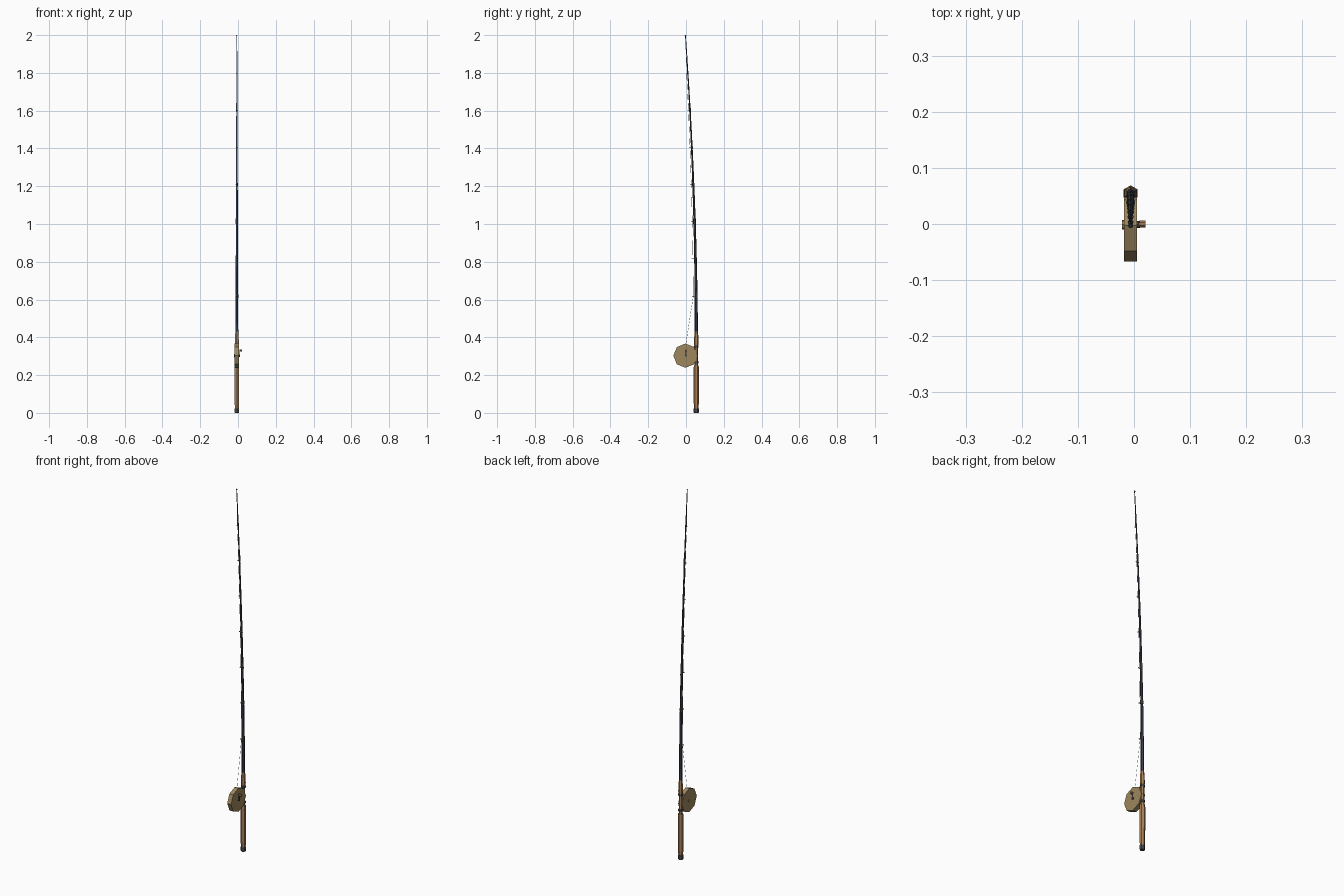
import bpy, bmesh, math
from mathutils import Vector, Matrix

if "Cube" in bpy.data.objects:
    bpy.data.objects.remove(bpy.data.objects["Cube"])

CX = -0.006          # rod axis in x
CY = 0.0545          # handle axis in y
REEL = Vector((CX, -0.003, 0.303))


def material(name, col):
    m = bpy.data.materials.new(name)
    m.diffuse_color = (*col, 1)
    m.use_nodes = True
    m.node_tree.nodes["Principled BSDF"].inputs["Base Color"].default_value = m.diffuse_color
    return m


WOOD = material("wood", (0.40, 0.22, 0.10))
BRASS = material("aged_brass", (0.34, 0.24, 0.11))
DARK = material("dark_metal", (0.07, 0.07, 0.07))
BLANK = material("rod_blank", (0.04, 0.05, 0.07))
LINE = material("line", (0.55, 0.65, 0.75))


def finish(name, bm, mat):
    bmesh.ops.recalc_face_normals(bm, faces=bm.faces)
    me = bpy.data.meshes.new(name)
    bm.to_mesh(me)
    bm.free()
    me.materials.append(mat)
    ob = bpy.data.objects.new(name, me)
    bpy.context.collection.objects.link(ob)
    return ob


def axis_y(z):
    """y of the rod axis: straight grip, then bending toward the front."""
    t = max(0.0, (z - 0.43) / 1.57)
    return CY - 0.0575 * t ** 1.85


def rod_r(z):
    return 0.0085 + (0.002 - 0.0085) * max(0.0, (z - 0.43) / 1.57)


def lofted(name, stations, mat, sides=6):
    """Closed tube through (z, radius) stations on the rod axis."""
    bm = bmesh.new()
    rings = []
    for z, r in stations:
        rings.append([bm.verts.new((
            CX + r * math.sin(2 * math.pi * i / sides),
            axis_y(z) + r * math.cos(2 * math.pi * i / sides), z))
            for i in range(sides)])
    for a, b in zip(rings, rings[1:]):
        for i in range(sides):
            j = (i + 1) % sides
            bm.faces.new((a[i], a[j], b[j], b[i]))
    bm.faces.new(rings[0])
    bm.faces.new(rings[-1])
    return finish(name, bm, mat)


def x_disc(name, x0, x1, y, z, r, mat, sides=8):
    """Disc whose axis runs along x."""
    bm = bmesh.new()
    m = Matrix.Translation(((x0 + x1) / 2, y, z)) @ Matrix.Rotation(math.pi / 2, 4, 'Y')
    bmesh.ops.create_cone(bm, cap_ends=True, segments=sides, radius1=r, radius2=r,
                          depth=x1 - x0, matrix=m)
    return finish(name, bm, mat)


def box(name, lo, hi, mat):
    bm = bmesh.new()
    lo, hi = Vector(lo), Vector(hi)
    bmesh.ops.create_cube(bm, size=1, matrix=Matrix.Translation((lo + hi) / 2)
                          @ Matrix.Diagonal((*(hi - lo), 1)))
    return finish(name, bm, mat)


# Handle, butt cap and foregrip
lofted("butt_cap", [(0, 0.0125), (0.004, 0.0138), (0.024, 0.0138)], DARK)
lofted("rear_grip", [(0.024, 0.0115), (0.05, 0.0135), (0.13, 0.0144),
                     (0.235, 0.0144), (0.25, 0.0125)], WOOD)
lofted("reel_seat", [(0.25, 0.0095), (0.365, 0.0095)], WOOD)
for z in (0.262, 0.346):
    lofted("seat_band", [(z, 0.0122), (z + 0.012, 0.0122)], DARK)
lofted("fore_grip", [(0.36, 0.0118), (0.375, 0.0122), (0.42, 0.0100), (0.432, 0.0085)], WOOD)

# Rod blank with two ferrules
lofted("rod_blank", [(z, rod_r(z)) for z in [0.43 + 1.57 * i / 16 for i in range(17)]], BLANK)
for z in (1.0, 1.61):
    lofted("ferrule", [(z, rod_r(z) + 0.0012), (z + 0.03, rod_r(z) + 0.0012)], DARK)

# Reel: octagonal drum, foot, hub caps and crank
x_disc("reel_drum", -0.018, 0.005, REEL.y, REEL.z, 0.0642, BRASS)
box("reel_foot", (-0.011, 0.035, 0.265), (-0.001, 0.046, 0.352), DARK)
x_disc("left_hub", -0.0215, -0.018, REEL.y + 0.002, REEL.z, 0.0085, BRASS)
x_disc("right_hub", 0.005, 0.0105, REEL.y + 0.002, REEL.z, 0.006, DARK)
box("crank_arm", (0.0072, -0.004, 0.298), (0.0100, 0.003, 0.336), DARK)
x_disc("crank_knob", 0.0098, 0.0205, 0.0, 0.33, 0.0062, WOOD, 6)

# Line guides with thread wraps
path = [Vector((CX, -0.001, 0.363))]
for i in range(8):
    z = 0.618 + i * (1.996 - 0.618) / 7
    ring = 0.0070 - 0.0005 * i
    tip = i == 7
    c = Vector((CX, axis_y(z) - (0 if tip else rod_r(z) + ring), z))
    bpy.ops.mesh.primitive_torus_add(location=c, major_radius=ring, minor_radius=0.0012,
                                     major_segments=8, minor_segments=4)
    g = bpy.context.object
    g.name = "line_guide"
    g.data.materials.append(DARK)
    if not tip:
        lofted("guide_wrap", [(z - 0.009, rod_r(z) + 0.0008),
                              (z + 0.009, rod_r(z) + 0.0008)], DARK)
    path.append(c)

# Fishing line from the drum through the guides
cu = bpy.data.curves.new("fishing_line", 'CURVE')
cu.dimensions = '3D'
cu.bevel_depth = 0.0007
cu.bevel_resolution = 0
sp = cu.splines.new('POLY')
sp.points.add(len(path) - 1)
for p, c in zip(sp.points, path):
    p.co = (*c, 1)
cu.materials.append(LINE)
bpy.context.collection.objects.link(bpy.data.objects.new("fishing_line", cu))
